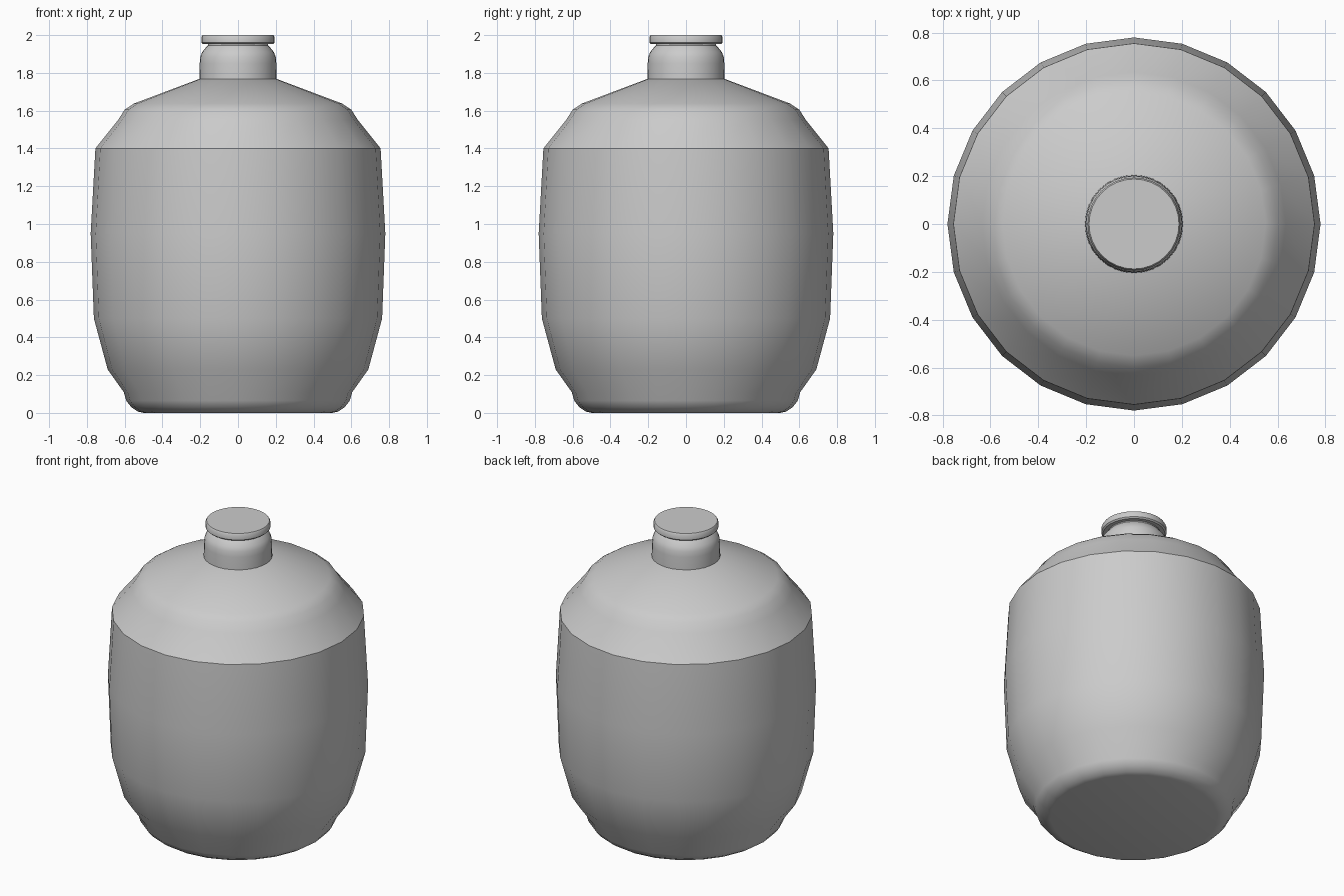
import bpy, bmesh
from math import radians, sin, cos, tau

cube = bpy.data.objects.get("Cube")
if cube:
    bpy.data.objects.remove(cube, do_unlink=True)

grey = bpy.data.materials.new("plain grey")
grey.use_nodes = True
colour = (0.6, 0.6, 0.6, 1)
grey.diffuse_color = colour
grey.node_tree.nodes["Principled BSDF"].inputs["Base Color"].default_value = colour


def lathe(name, profile, sides):
    """Closed turned solid from (radius, height) pairs, bottom to top."""
    bm = bmesh.new()
    rings = [[bm.verts.new((r * cos(tau * i / sides), r * sin(tau * i / sides), z))
              for i in range(sides)] for r, z in profile]
    for low, high in zip(rings, rings[1:]):
        for i in range(sides):
            j = (i + 1) % sides
            bm.faces.new((low[i], low[j], high[j], high[i]))
    bm.faces.new(rings[0][::-1])
    bm.faces.new(rings[-1])
    mesh = bpy.data.meshes.new(name)
    bm.to_mesh(mesh)
    bm.free()
    mesh.materials.append(grey)
    obj = bpy.data.objects.new(name, mesh)
    bpy.context.collection.objects.link(obj)
    bpy.ops.object.select_all(action='DESELECT')
    obj.select_set(True)
    bpy.context.view_layer.objects.active = obj
    bpy.ops.object.shade_smooth_by_angle(angle=radians(33))
    return obj


# Rounded foot, bulging wall, angled shoulder and shallow cone
lathe("bottle_body", [
    (0.50, 0), (0.53, 0.007), (0.565, 0.03), (0.592, 0.065), (0.605, 0.11),
    (0.69, 0.23), (0.763, 0.5), (0.78, 0.95), (0.755, 1.4),
    (0.635, 1.55), (0.60, 1.605), (0.55, 1.638), (0.20, 1.77)], 24)

# Neck with a rounded top drawing in under the cap
lathe("bottle_neck", [
    (0.205, 1.765), (0.203, 1.85), (0.20, 1.885), (0.19, 1.91),
    (0.17, 1.935), (0.16, 1.945), (0.16, 1.965)], 32)

# Flat disc cap with softened rims
lathe("bottle_cap", [
    (0.185, 1.952), (0.194, 1.96), (0.194, 1.99), (0.188, 2.0)], 32)
